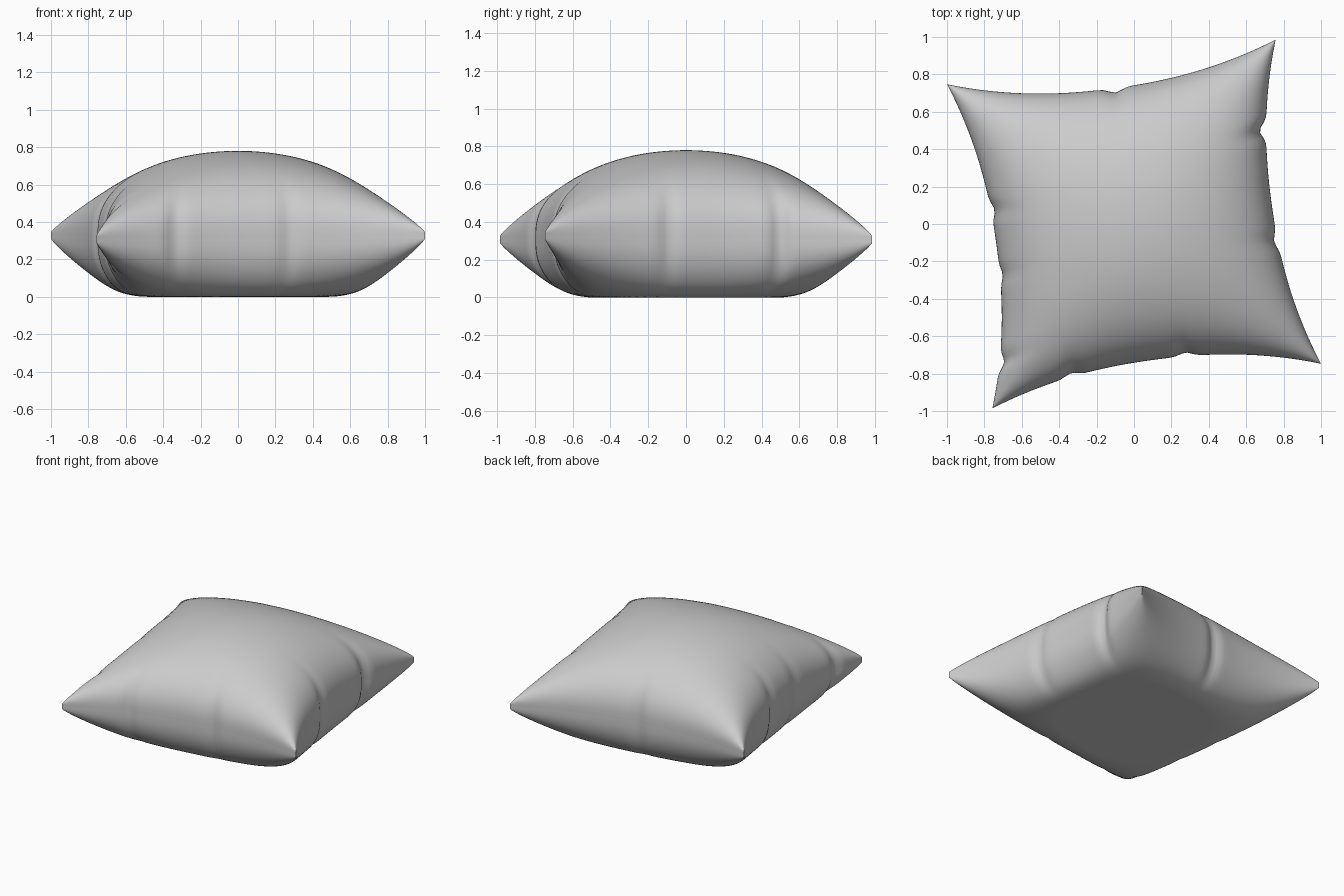
import bpy, bmesh, math

if "Cube" in bpy.data.objects:
    bpy.data.objects.remove(bpy.data.objects["Cube"])

N = 88                     # grid divisions per side
L, SAG = 0.887, 0.143      # half width at the corners, inward bow of each seam
ROT = math.radians(7.85)
SEAM_LOW, SEAM_HIGH = 0.30, 0.335

# seam puckers per side: (position along side, depth)
PUCKERS = {
    "back":  [(0.0, 0.025)],
    "right": [(0.46, 0.035), (-0.22, 0.02)],
    "front": [(0.20, 0.02), (-0.50, 0.02)],
    "left":  [(0.20, 0.02), (-0.20, 0.015), (-0.73, 0.025)],
}


def pucker(side, t, reach):
    return sum(d * math.exp(-((t - p) / 0.05) ** 2) for p, d in PUCKERS[side]) * reach ** 7


def plan(u, v):
    """Bowed, slightly turned square outline."""
    x = u * (L - SAG * (1 - abs(v) ** 2.2))
    y = v * (L - SAG * (1 - abs(u) ** 2.2))
    x += pucker("left", v, max(-u, 0)) - pucker("right", v, max(u, 0))
    y += pucker("front", u, max(-v, 0)) - pucker("back", u, max(v, 0))
    c, s = math.cos(ROT), math.sin(ROT)
    return x * c - y * s, (x * s + y * c) * 0.986


def top_z(f):
    return SEAM_HIGH + 0.445 * f


def bottom_z(f):
    g = 0.46 * f / SEAM_LOW
    return SEAM_LOW * (1 - min(1, 1.03 * g / (1 + g ** 8) ** 0.125))


def add_panel(bm, height, flip):
    """One cloth panel, with rows packed closer near the seam."""
    ts = [math.sin(math.pi / 2 * (2 * i / N - 1)) for i in range(N + 1)]
    rows = []
    for v in ts:
        row = []
        for u in ts:
            f = max(0, (1 - u * u) * (1 - v * v)) ** 0.43
            x, y = plan(u, v)
            lift = -0.01 * u * v * (1 - f)
            row.append(bm.verts.new((x, y, max(0, height(f) + lift))))
        rows.append(row)
    for j in range(N):
        for i in range(N):
            q = [rows[j][i], rows[j][i + 1], rows[j + 1][i + 1], rows[j + 1][i]]
            bm.faces.new(q[::-1] if flip else q)
    # boundary loop, anticlockwise
    return (rows[0][:-1] + [r[-1] for r in rows[:-1]]
            + rows[-1][:0:-1] + [r[0] for r in rows[:0:-1]])


bm = bmesh.new()
upper = add_panel(bm, top_z, False)
lower = add_panel(bm, bottom_z, True)

# seam band joining both panels
for i in range(len(upper)):
    k = (i + 1) % len(upper)
    bm.faces.new((lower[i], lower[k], upper[k], upper[i]))
    for loop in (upper, lower):
        bm.edges.get((loop[i], loop[k])).smooth = False
for face in bm.faces:
    face.smooth = True

mesh = bpy.data.meshes.new("pillow")
bm.to_mesh(mesh)
bm.free()
pillow = bpy.data.objects.new("pillow", mesh)
bpy.context.collection.objects.link(pillow)
